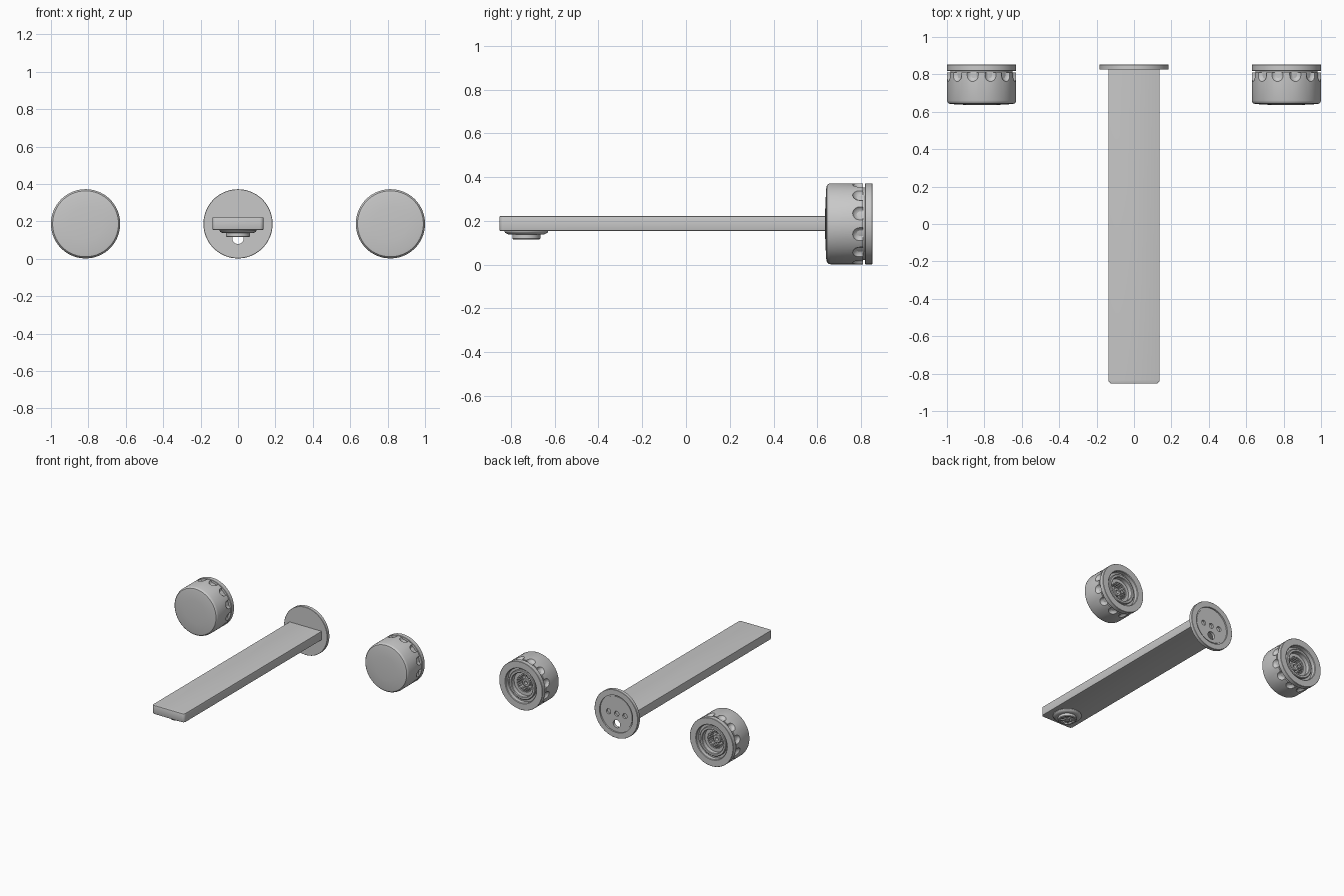
import bpy, bmesh, math
from mathutils import Matrix, Vector

cube = bpy.data.objects.get("Cube")
if cube:
    bpy.data.objects.remove(cube, do_unlink=True)

metal = bpy.data.materials.new("brushed_grey_metal")
metal.use_nodes = True
GREY = (0.58, 0.58, 0.58, 1)
metal.diffuse_color = GREY
metal.node_tree.nodes["Principled BSDF"].inputs["Base Color"].default_value = GREY

AXIS_Y = Matrix.Rotation(-math.pi / 2, 4, 'X')   # turns +z into +y
AXIS_Z = Matrix.Identity(4)
MID_Z = 0.187
KNOB_X = 0.815


def revolve(bm, profile, matrix, steps=96):
    """Add a solid of revolution from (radius, height) points, with closed ends on the axis."""
    rings = []
    for r, h in profile:
        if r == 0:
            rings.append([bm.verts.new(matrix @ Vector((0, 0, h)))])
        else:
            angles = [2 * math.pi * i / steps for i in range(steps)]
            rings.append([bm.verts.new(matrix @ Vector((r * math.cos(a), r * math.sin(a), h)))
                          for a in angles])
    for a, b in zip(rings, rings[1:]):
        for i in range(steps):
            j = (i + 1) % steps
            if len(a) == 1:
                bm.faces.new((a[0], b[j], b[i]))
            elif len(b) == 1:
                bm.faces.new((a[i], a[j], b[0]))
            else:
                bm.faces.new((a[i], a[j], b[j], b[i]))


def add_box(bm, size, matrix):
    bmesh.ops.create_cube(bm, size=1, matrix=matrix @ Matrix.Diagonal((*size, 1)))


def finish(name, bm):
    bmesh.ops.recalc_face_normals(bm, faces=bm.faces)
    mesh = bpy.data.meshes.new(name)
    bm.to_mesh(mesh)
    bm.free()
    mesh.materials.append(metal)
    obj = bpy.data.objects.new(name, mesh)
    bpy.context.collection.objects.link(obj)
    return obj


def smooth(obj):
    bpy.ops.object.select_all(action='DESELECT')
    obj.select_set(True)
    bpy.context.view_layer.objects.active = obj
    bpy.ops.object.shade_smooth_by_angle(angle=math.radians(30))


def lathe(name, profile, matrix, steps=96):
    bm = bmesh.new()
    revolve(bm, profile, matrix, steps)
    return finish(name, bm)


def cut(obj, cutter):
    """Subtract the cutter and discard it."""
    mod = obj.modifiers.new("cut", 'BOOLEAN')
    mod.operation, mod.solver, mod.object = 'DIFFERENCE', 'EXACT', cutter
    bpy.context.view_layer.objects.active = obj
    bpy.ops.object.modifier_apply(modifier=mod.name)
    bpy.data.objects.remove(cutter, do_unlink=True)


# Knobs: fluted handle, wall plate and splined socket
handle_profile = [(0, .635), (.09, .637), (.16, .641), (.176, .644), (.182, .65), (.185, .66),
                  (.185, .81), (.168, .81), (.168, .72), (0, .72)]
plate_profile = [(0, .715), (.166, .715), (.166, .818), (.183, .818), (.185, .82), (.185, .851),
                 (.183, .853), (.135, .853), (.131, .849), (.131, .82), (.112, .82), (.112, .835),
                 (.108, .839), (.094, .839), (.09, .835), (.09, .805), (.066, .805), (.066, .75),
                 (0, .75)]
FLUTE_R = 0.036

for side, x in (("left", KNOB_X), ("right", -KNOB_X)):
    place = Matrix.Translation((x, 0, MID_Z)) @ AXIS_Y
    handle = lathe(side + "_knob_handle", handle_profile, place)

    # Round-nosed flutes around the back edge of the handle
    nose = [(FLUTE_R * math.sin(t * math.pi / 12), .794 - FLUTE_R * math.cos(t * math.pi / 12))
            for t in range(7)]
    nose[0] = (0, nose[0][1])
    bm = bmesh.new()
    for i in range(12):
        turn = Matrix.Rotation(math.radians(15 + 30 * i), 4, 'Z')
        revolve(bm, nose + [(FLUTE_R, .83), (0, .83)],
                place @ turn @ Matrix.Translation((.201, 0, 0)), 32)
    cut(handle, finish("flute_cutter", bm))
    smooth(handle)

    smooth(lathe(side + "_knob_wall_plate", plate_profile, place))

    # Teeth lining the socket
    bm = bmesh.new()
    for i in range(20):
        turn = Matrix.Rotation(2 * math.pi * i / 20, 4, 'Z')
        add_box(bm, (.014, .009, .052), place @ turn @ Matrix.Translation((.061, 0, .776)))
    finish(side + "_knob_spline", bm)
    smooth(lathe(side + "_knob_spindle", [(0, .74), (.032, .74), (.032, .785), (.028, .789),
                                          (.014, .789), (.014, .765), (0, .765)], place, 32))

# Spout: slim bar with softened front corners
bm = bmesh.new()
add_box(bm, (.274, 1.684, .067), Matrix.Translation((0, -.011, .1885)))
corners = [e for e in bm.edges if all(v.co.y < 0 for v in e.verts)
           and abs(e.verts[0].co.z - e.verts[1].co.z) > .01]
bmesh.ops.bevel(bm, geom=corners, offset=.02, segments=6, profile=.5, affect='EDGES')
rim = [e for e in bm.edges if abs(e.verts[0].co.z - e.verts[1].co.z) < .001
       and min(v.co.y for v in e.verts) < .8]
bmesh.ops.bevel(bm, geom=rim, offset=.003, segments=2, profile=.5, affect='EDGES')
smooth(finish("spout_bar", bm))

# Spout wall flange with screw holes and a larger drain hole
centre = Matrix.Translation((0, 0, MID_Z)) @ AXIS_Y
flange = lathe("spout_flange", [(0, .825), (.183, .825), (.185, .827), (.185, .851), (.183, .853),
                                (.142, .853), (.142, .842), (.132, .842), (.132, .846), (0, .846)],
               centre)
bm = bmesh.new()
for x in (-.07, 0, .07):
    revolve(bm, [(0, .83), (.019, .83), (.019, .87), (0, .87)],
            Matrix.Translation((x, 0, MID_Z)) @ AXIS_Y, 32)
revolve(bm, [(0, .8), (.03, .8), (.03, .87), (0, .87)],
        Matrix.Translation((0, 0, .109)) @ AXIS_Y, 32)
cut(flange, finish("hole_cutter", bm))
smooth(flange)

# Aerator under the spout tip
under = Matrix.Translation((0, -.73, 0)) @ AXIS_Z
smooth(lathe("aerator_collar", [(0, .16), (.1, .16), (.1, .151), (.096, .145), (.084, .139),
                                (.078, .138), (0, .138)], under))
smooth(lathe("aerator_nozzle", [(0, .145), (.064, .145), (.064, .12), (.06, .116), (.05, .116),
                                (.05, .128), (0, .128)], under))
bm = bmesh.new()
for i in range(4):
    add_box(bm, (.1, .006, .012),
            Matrix.Translation((0, -.73, .124)) @ Matrix.Rotation(math.pi * i / 4, 4, 'Z'))
revolve(bm, [(0, .13), (.018, .13), (.018, .117), (0, .117)], under, 32)
finish("aerator_grille", bm)
